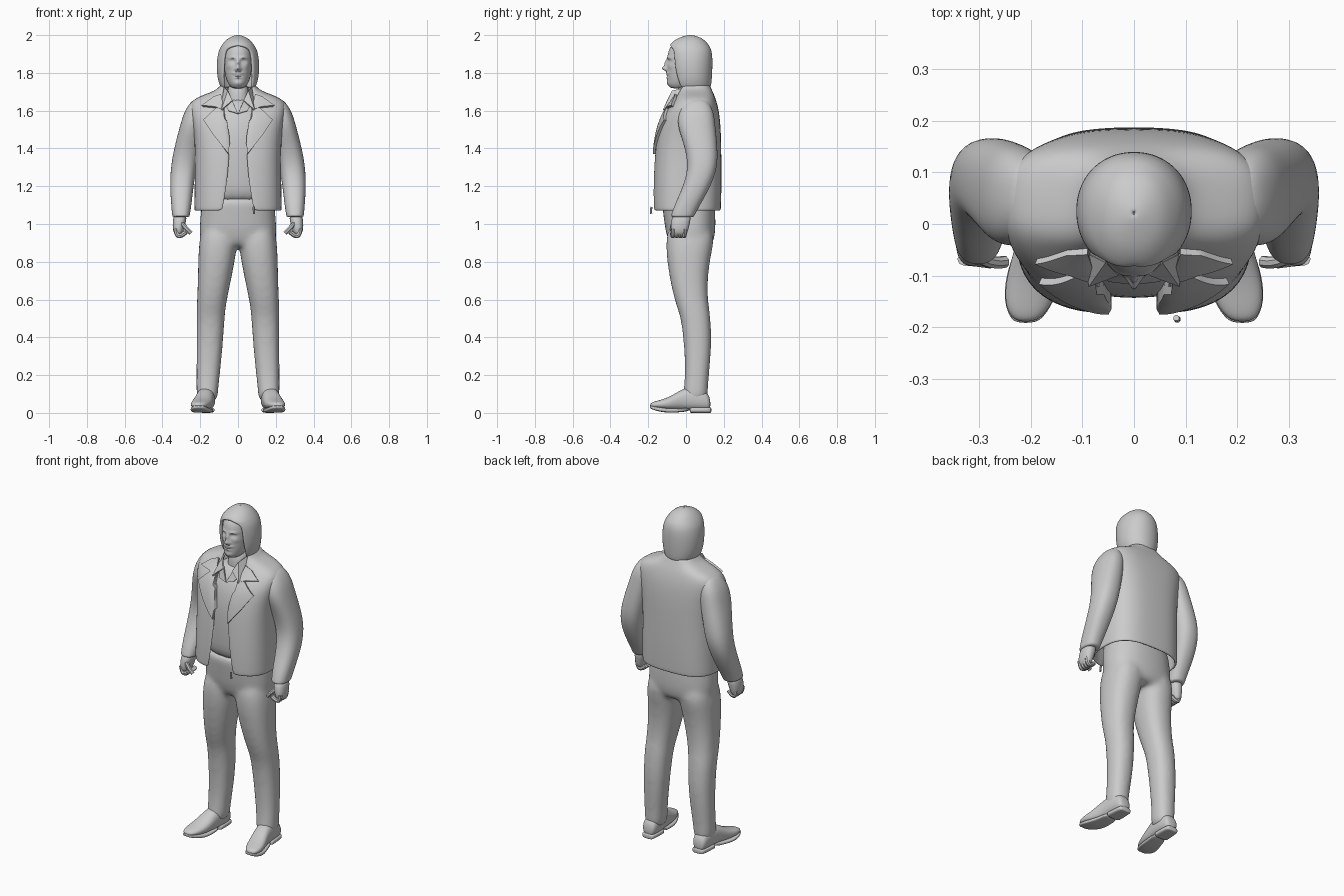
import bpy, bmesh, math
from mathutils import Vector
from mathutils.bvhtree import BVHTree


def new_obj(name, bm):
    me = bpy.data.meshes.new(name)
    bm.to_mesh(me)
    bm.free()
    ob = bpy.data.objects.new(name, me)
    bpy.context.collection.objects.link(ob)
    return ob


def modify(ob, mirror=False, thick=0, sub=2):
    if mirror:
        ob.modifiers.new("mirror", 'MIRROR').merge_threshold = 0.0005
    if thick:
        m = ob.modifiers.new("thickness", 'SOLIDIFY')
        m.thickness, m.offset = thick, -1
    if sub:
        m = ob.modifiers.new("smooth", 'SUBSURF')
        m.levels = m.render_levels = sub
    return ob


def spow(v, p):
    return math.copysign(abs(v) ** p, v)


def loft(name, rings, n=20, p=0.85, axis='Z', **mods):
    """Closed tube. Ring: (station, centre x, radius x, low, high)."""
    bm = bmesh.new()
    rows = []
    for s, cx, rx, lo, hi in sorted(rings):
        row = []
        for k in range(n):
            a = 2 * math.pi * k / n
            x = cx + rx * spow(math.sin(a), p)
            d = (lo + hi) / 2 - (hi - lo) / 2 * spow(math.cos(a), p)
            row.append(bm.verts.new((x, d, s) if axis == 'Z' else (x, s, d)))
        rows.append(row)
    for r, t in zip(rows, rows[1:]):
        for k in range(n):
            j = (k + 1) % n
            bm.faces.new((r[k], r[j], t[j], t[k]))
    bm.faces.new(rows[0][::-1])
    bm.faces.new(rows[-1])
    bmesh.ops.recalc_face_normals(bm, faces=bm.faces)
    return modify(new_obj(name, bm), **mods)


def shell(name, rings, n=14, p=0.8, thick=0.015):
    """Mirrored wrap with a front opening. Ring: (z, radius x, front, back, half gap)."""
    bm = bmesh.new()
    rows = []
    for z, rx, yf, yb, gap in sorted(rings):
        a0 = math.asin(min(1, gap / rx) ** (1 / p))
        row = []
        for k in range(n):
            a = a0 + (math.pi - a0) * k / (n - 1)
            x = 0 if k == n - 1 else rx * spow(math.sin(a), p)
            row.append(bm.verts.new((x, (yf + yb) / 2 - (yb - yf) / 2 * spow(math.cos(a), p), z)))
        rows.append(row)
    for r, t in zip(rows, rows[1:]):
        for k in range(n - 1):
            bm.faces.new((r[k], r[k + 1], t[k + 1], t[k]))
    return modify(new_obj(name, bm), mirror=True, thick=thick)


def drape(name, outline, target, lift):
    """Flat outline in x, z laid onto the front of a target and mirrored."""
    tree = BVHTree.FromObject(target, bpy.context.evaluated_depsgraph_get())
    bm = bmesh.new()
    bm.faces.new([bm.verts.new((x, 0, z)) for x, z in outline])
    bmesh.ops.triangulate(bm, faces=bm.faces)
    bmesh.ops.subdivide_edges(bm, edges=bm.edges, cuts=5, use_grid_fill=True)
    for v in bm.verts:
        hit = tree.ray_cast(Vector((v.co.x, -1, v.co.z)), Vector((0, 1, 0)))[0]
        if hit is None:
            hit = tree.find_nearest(Vector((v.co.x, -0.15, v.co.z)))[0]
        v.co.y = hit.y - lift
    bmesh.ops.recalc_face_normals(bm, faces=bm.faces)
    ob = modify(new_obj(name, bm), mirror=True, thick=0.014, sub=0)
    ob.modifiers["thickness"].offset = 0
    return ob


def panel(name, pts, thick=0.008):
    bm = bmesh.new()
    bm.faces.new([bm.verts.new(q) for q in pts])
    bmesh.ops.triangulate(bm, faces=bm.faces)
    return modify(new_obj(name, bm), mirror=True, thick=thick, sub=0)


def cord(name, pts, radius):
    cu = bpy.data.curves.new(name, 'CURVE')
    cu.dimensions, cu.bevel_depth, cu.bevel_resolution, cu.use_fill_caps = '3D', radius, 2, True
    sp = cu.splines.new('NURBS')
    sp.points.add(len(pts) - 1)
    for q, co in zip(sp.points, pts):
        q.co = (*co, 1)
    sp.use_endpoint_u, sp.order_u, sp.resolution_u = True, 3, 4
    bpy.context.collection.objects.link(bpy.data.objects.new(name, cu))


def convert(obs):
    bpy.ops.object.select_all(action='DESELECT')
    for o in obs:
        o.select_set(True)
    bpy.context.view_layer.objects.active = obs[0]
    bpy.ops.object.convert(target='MESH')


# Trousers: pelvis and legs fused into one skin
pelvis = loft("trousers", [(.875, 0, .17, -.07, .12), (.9, 0, .198, -.09, .145), (.95, 0, .207, -.108, .157),
                           (1.02, 0, .204, -.118, .158), (1.1, 0, .195, -.128, .155), (1.15, 0, .19, -.135, .15)])
legs = loft("legs", [(.05, .163, .056, -.02, .115), (.12, .163, .058, -.015, .117), (.2, .158, .063, -.005, .122),
                     (.35, .15, .07, -.01, .137), (.5, .145, .075, -.027, .132), (.56, .142, .077, -.05, .122),
                     (.66, .13, .085, -.078, .113), (.8, .114, .098, -.102, .125), (.9, .105, .103, -.108, .15),
                     (.96, .1, .095, -.1, .145), (1.02, .1, .07, -.06, .1)], mirror=True)
convert([pelvis, legs])
bpy.ops.object.join()
remesh = pelvis.modifiers.new("fuse", 'REMESH')
remesh.mode, remesh.voxel_size = 'VOXEL', 0.012
relax = pelvis.modifiers.new("relax", 'SMOOTH')
relax.factor, relax.iterations = 0.5, 14

# Shoes with sole and heel
loft("shoes", [(.13, .168, .03, .02, .07), (.11, .167, .044, .012, .12), (.04, .168, .05, .012, .14),
               (-.02, .175, .048, .014, .128), (-.08, .188, .054, .014, .088), (-.13, .2, .052, .02, .07),
               (-.17, .207, .04, .026, .06), (-.19, .21, .018, .03, .05)], axis='Y', mirror=True)
loft("soles", [(.02, .172, .044, .01, .028), (-.03, .178, .046, .003, .024), (-.09, .19, .056, 0, .022),
               (-.14, .202, .052, .006, .03), (-.18, .208, .035, .018, .038), (-.192, .21, .018, .026, .04)],
     axis='Y', p=.5, mirror=True)
loft("heels", [(.135, .167, .03, 0, .03), (.125, .167, .042, 0, .03), (.03, .17, .046, 0, .03),
               (.02, .17, .044, 0, .03)], axis='Y', p=.6, mirror=True)

# Shirt and neck
loft("shirt", [(1.1, 0, .18, -.125, .14), (1.2, 0, .19, -.142, .15), (1.4, 0, .19, -.148, .16),
               (1.5, 0, .19, -.135, .16), (1.57, 0, .18, -.115, .15), (1.63, 0, .13, -.08, .13),
               (1.67, 0, .07, -.045, .1)])
loft("neck", [(1.56, 0, .065, -.06, .08), (1.64, 0, .06, -.05, .09), (1.76, 0, .06, -.05, .1)])
panel("shirt_collar_wings", [(.083, .04, 1.735), (.055, -.075, 1.705), (.03, -.1, 1.655), (.088, -.122, 1.605),
                             (.1, -.01, 1.665)])
panel("shirt_neckline", [(.055, -.075, 1.705), (.0, -.118, 1.585), (.05, -.112, 1.6), (.085, -.06, 1.66)])

# Open jacket body with sloping shoulders
jacket = shell("jacket", [(1.07, .232, -.175, .185, .085), (1.09, .232, -.177, .186, .08),
                          (1.2, .231, -.177, .189, .06), (1.37, .227, -.168, .188, .042),
                          (1.48, .235, -.153, .186, .05), (1.56, .25, -.13, .18, .065),
                          (1.61, .256, -.1, .172, .072), (1.645, .25, -.072, .163, .076),
                          (1.672, .216, -.055, .154, .08), (1.695, .15, -.047, .144, .08),
                          (1.715, .108, -.045, .135, .08), (1.738, .092, -.04, .125, .078)], p=.7)
drape("lapels", [(.07, 1.625), (.118, 1.61), (.182, 1.55), (.125, 1.465), (.05, 1.37), (.048, 1.48)], jacket, .008)
drape("jacket_collar", [(.09, 1.685), (.13, 1.67), (.19, 1.625), (.122, 1.618), (.075, 1.6)], jacket, .01)
cord("zip_pull", [(.082, -.182, 1.09), (.084, -.188, 1.07), (.085, -.184, 1.055)], .006)

# Sleeves, set low into the shoulders
loft("sleeves", [(1.665, .2, .02, .03, .09), (1.648, .208, .042, -.01, .12), (1.6, .22, .062, -.038, .145),
                 (1.55, .231, .068, -.045, .153), (1.5, .242, .071, -.04, .158), (1.4, .268, .071, -.005, .168),
                 (1.3, .288, .069, .012, .168), (1.2, .298, .063, -.015, .132), (1.1, .3, .054, -.062, .075),
                 (1.045, .302, .047, -.08, .045), (1.035, .302, .045, -.08, .042)], mirror=True)

# Half-closed hands
loft("palms", [(1.06, .304, .037, -.07, .032), (1.0, .312, .035, -.082, .02), (.965, .317, .028, -.082, .012),
               (.937, .315, .018, -.07, .0)], mirror=True)
for side in (1, -1):
    for i in range(4):
        y = -.068 + i * .02
        cord("finger", [(side * .33, y, .975), (side * .325, y, .938), (side * .298, y - .003, .936),
                        (side * .276, y - .006, .958)], .0125)
    cord("thumb", [(side * .305, -.06, 1.01), (side * .282, -.08, .985), (side * .25, -.073, .952)], .012)

# Head, with the face pushed out of the skull by soft bumps
head = loft("head", [(1.717, 0, .025, -.075, .0), (1.727, 0, .042, -.09, .04), (1.75, 0, .057, -.098, .08),
                     (1.78, 0, .067, -.101, .1), (1.82, 0, .074, -.101, .11), (1.87, 0, .077, -.101, .12),
                     (1.91, 0, .076, -.096, .12), (1.94, 0, .069, -.083, .11), (1.97, 0, .045, -.05, .08)],
            n=24, p=.92, sub=3)
convert([head])
bumps = [(0, 1.823, .012, .013, .025), (0, 1.85, .01, .02, .014), (.014, 1.818, .008, .008, .006),  # nose
         (.03, 1.88, .022, .008, .006), (.03, 1.862, .015, .01, -.01), (.03, 1.86, .009, .005, .005),  # eyes
         (.047, 1.835, .016, .014, .004), (.014, 1.798, .018, .006, .006), (0, 1.787, .018, .005, .003),  # cheeks
         (0, 1.775, .016, .005, .006), (0, 1.782, .02, .002, -.003), (0, 1.745, .028, .014, .006)]  # mouth, chin
for v in head.data.vertices:
    if v.co.y < -.02:
        v.co.y -= sum(h * math.exp(-((abs(v.co.x) - x) / sx) ** 2 - ((v.co.z - z) / sz) ** 2)
                      for x, z, sx, sz, h in bumps)

# Shoulder-length hair swept back from the face
shell("hair", [(1.718, .088, -.065, .128, .074), (1.735, .098, -.075, .134, .08), (1.78, .111, -.085, .138, .082),
               (1.85, .114, -.092, .141, .078), (1.9, .107, -.095, .139, .074), (1.925, .099, -.094, .133, .064),
               (1.942, .09, -.093, .125, .035), (1.952, .083, -.086, .118, .0), (1.978, .061, -.056, .095, .0),
               (1.993, .034, -.017, .062, .0), (2.0, .012, .008, .034, .0), (2.0005, .0006, .02, .022, .0)],
      p=.95, thick=.016)

# Bake modifiers and shade
convert(list(bpy.context.scene.objects))
bpy.ops.object.shade_smooth_by_angle(angle=math.radians(42))
